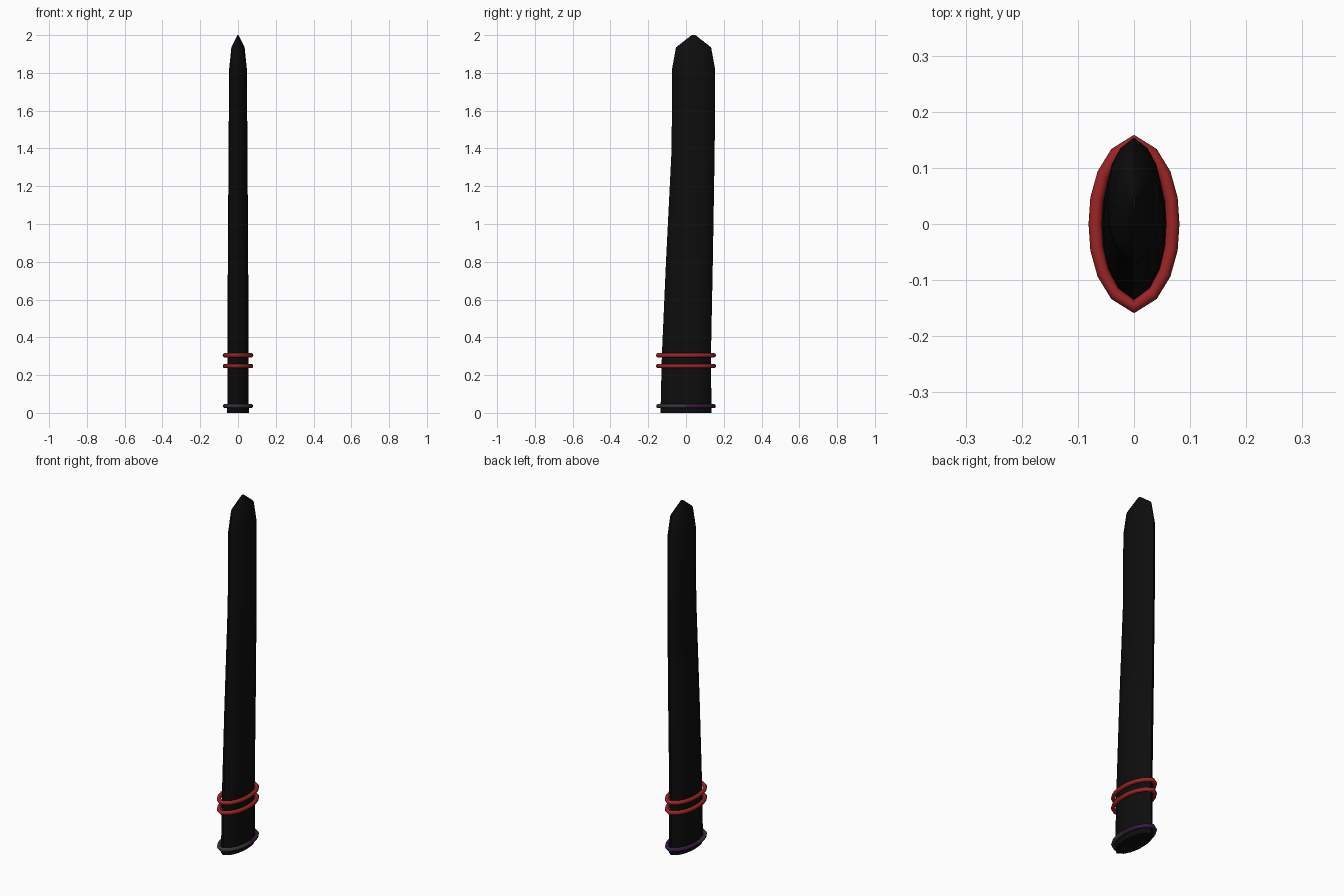
import bpy, bmesh, math

cube = bpy.data.objects.get("Cube")
if cube:
    bpy.data.objects.remove(cube)


def material(name, rgb):
    m = bpy.data.materials.new(name)
    m.use_nodes = True
    m.diffuse_color = (*rgb, 1)
    m.node_tree.nodes["Principled BSDF"].inputs["Base Color"].default_value = (*rgb, 1)
    return m


black = material("black leather", (0.004, 0.004, 0.004))
red = material("red cord", (0.33, 0.018, 0.018))
grey = material("dark grey", (0.04, 0.036, 0.04))
purple = material("dark purple", (0.04, 0.01, 0.055))

# One quarter of the pointed oval cross-section, mirrored into a full loop
QUARTER = [(1, 0), (0.96, 0.3), (0.8, 0.59), (0.5, 0.84), (0, 1)]
HALF = QUARTER + [(-x, y) for x, y in QUARTER[-2::-1]]
OVAL = HALF + [(x, -y) for x, y in HALF[-2:0:-1]]


def loft(name, stations, mats, closed=False):
    """Skin ovals given as (half width, half depth, centre y, z)."""
    bm = bmesh.new()
    loops = [[bm.verts.new((x * a, y * b + cy, z)) for x, y in OVAL]
             for a, b, cy, z in stations]
    pairs = list(zip(loops, loops[1:]))
    if closed:
        pairs.append((loops[-1], loops[0]))
    else:
        bm.faces.new(loops[0])
        bm.faces.new(loops[-1])
    n = len(OVAL)
    for lo, hi in pairs:
        for i in range(n):
            j = (i + 1) % n
            bm.faces.new((lo[i], lo[j], hi[j], hi[i]))
    bmesh.ops.recalc_face_normals(bm, faces=bm.faces[:])
    for f in bm.faces:
        f.smooth = True
        # The second colour covers the back half
        if len(mats) > 1 and f.calc_center_median().y > 0:
            f.material_index = 1
    mesh = bpy.data.meshes.new(name)
    bm.to_mesh(mesh)
    bm.free()
    mesh.set_sharp_from_angle(angle=math.radians(40))
    for m in mats:
        mesh.materials.append(m)
    obj = bpy.data.objects.new(name, mesh)
    bpy.context.collection.objects.link(obj)
    return obj


def ring(name, z, mats, r=0.012, sides=10):
    """Round cord following the oval."""
    stations = []
    for k in range(sides):
        t = math.tau * k / sides
        d = r * math.cos(t)
        stations.append((0.069 + d, 0.147 + d, 0, z + r * math.sin(t)))
    return loft(name, stations, mats, closed=True)


# Sheath: tapering body, leaning backwards, with a pointed tip
loft("sheath_body", [
    (0.057, 0.135, 0, 0),
    (0.056, 0.13, 0.002, 0.3),
    (0.054, 0.124, 0.018, 0.8),
    (0.05, 0.114, 0.038, 1.4),
    (0.047, 0.114, 0.04, 1.82),
    (0.035, 0.093, 0.04, 1.935),
    (0.003, 0.01, 0.04, 2.0),
], [black])

# Cord wraps and the two-tone collar at the mouth
ring("upper_cord", 0.305, [red])
ring("lower_cord", 0.248, [red])
ring("mouth_collar", 0.036, [grey, purple], r=0.011)
